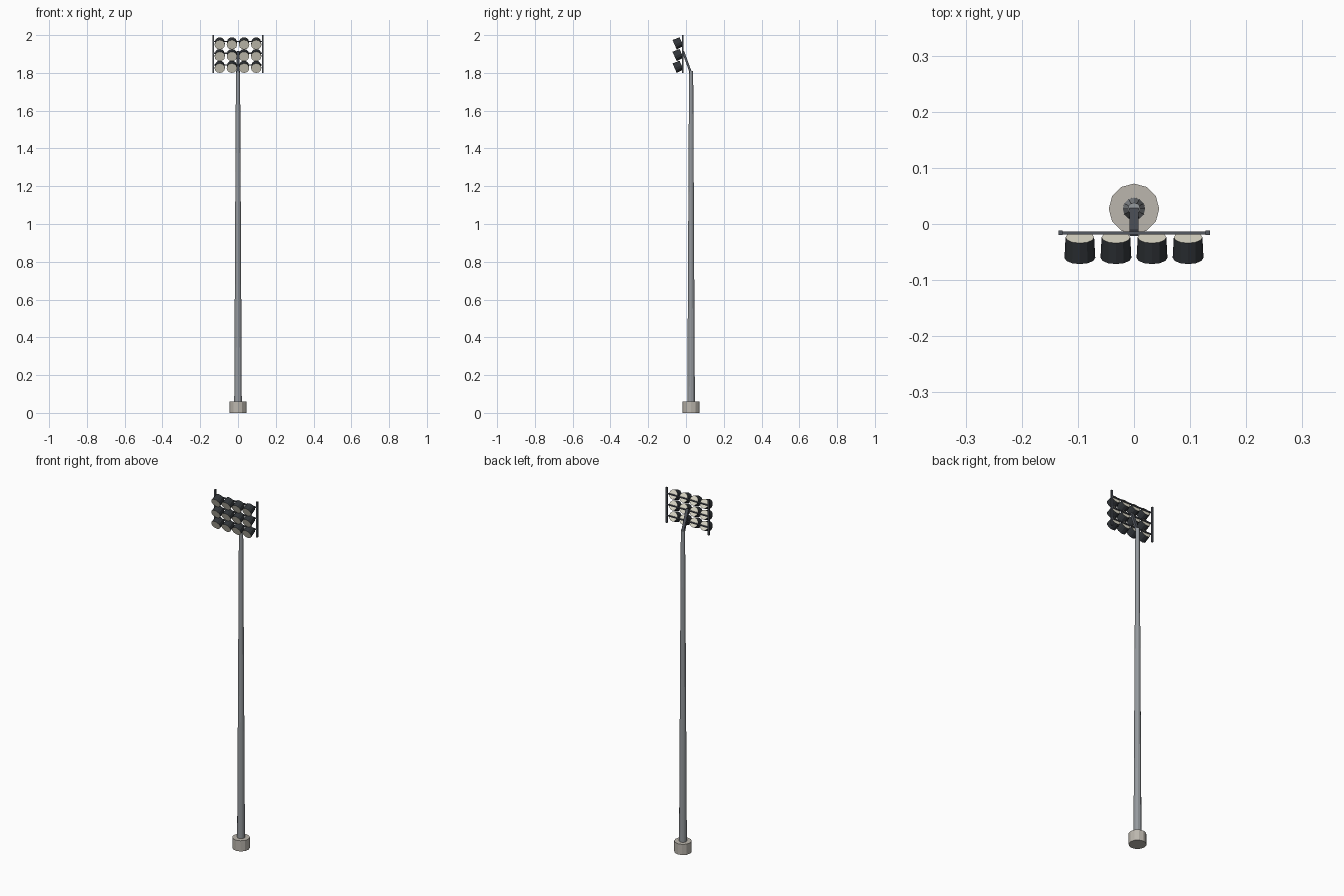
import bpy
from math import radians
from mathutils import Vector

if "Cube" in bpy.data.objects:
    bpy.data.objects.remove(bpy.data.objects["Cube"])


def material(name, rgb):
    m = bpy.data.materials.new(name)
    m.diffuse_color = (*rgb, 1)
    m.use_nodes = True
    m.node_tree.nodes["Principled BSDF"].inputs["Base Color"].default_value = m.diffuse_color
    return m


CONCRETE = material("concrete", (0.50, 0.47, 0.42))
STEEL = material("steel", (0.30, 0.32, 0.34))
FRAME = material("dark_steel", (0.09, 0.10, 0.12))
HOUSING = material("housing", (0.03, 0.035, 0.04))
LENS = material("lens", (0.80, 0.77, 0.64))


def cone(name, r_low, r_high, length, loc, mat, tilt=0, sides=12):
    bpy.ops.mesh.primitive_cone_add(vertices=sides, radius1=r_low, radius2=r_high,
                                    depth=length, location=loc, rotation=(tilt, 0, 0))
    ob = bpy.context.object
    ob.name = name
    ob.data.materials.append(mat)
    return ob


def beam(name, start, end, width, depth, mat):
    a, b = Vector(start), Vector(end)
    bpy.ops.mesh.primitive_cube_add(size=1, location=(a + b) / 2)
    ob = bpy.context.object
    ob.name = name
    ob.scale = (width, depth, (b - a).length)
    ob.rotation_euler = Vector((0, 0, 1)).rotation_difference(b - a).to_euler()
    ob.data.materials.append(mat)
    return ob


POLE_Y, FRAME_Y = 0.027, -0.016

# Footing and tapered mast
cone("footing", 0.045, 0.045, 0.06, (0, POLE_Y, 0.03), CONCRETE)
cone("mast", 0.020, 0.011, 1.75, (0, POLE_Y, 0.935), STEEL)

# Slanted arm carrying the lamp frame
beam("support_arm", (0, POLE_Y, 1.797), (0, FRAME_Y, 1.915), 0.016, 0.012, FRAME)

# Upright end bars
for side, x in (("left", -0.131), ("right", 0.131)):
    beam(f"{side}_upright", (x, FRAME_Y, 1.80), (x, FRAME_Y, 2.0), 0.008, 0.008, FRAME)

# Cross bars with four tilted lamps each
for row in range(3):
    z = 1.833 + 0.062 * row
    beam(f"cross_bar_{row}", (-0.131, FRAME_Y, z + 0.009), (0.131, FRAME_Y, z + 0.009),
         0.006, 0.006, FRAME)
    for col in range(4):
        x = -0.0965 + 0.0643 * col
        lamp = cone(f"lamp_{row}_{col}", 0.0275, 0.0255, 0.04, (x, -0.042, z),
                    HOUSING, tilt=radians(-66))
        lamp.data.materials.append(LENS)
        # Pale discs on both ends
        for face in lamp.data.polygons:
            if abs(face.normal.z) > 0.9:
                face.material_index = 1
